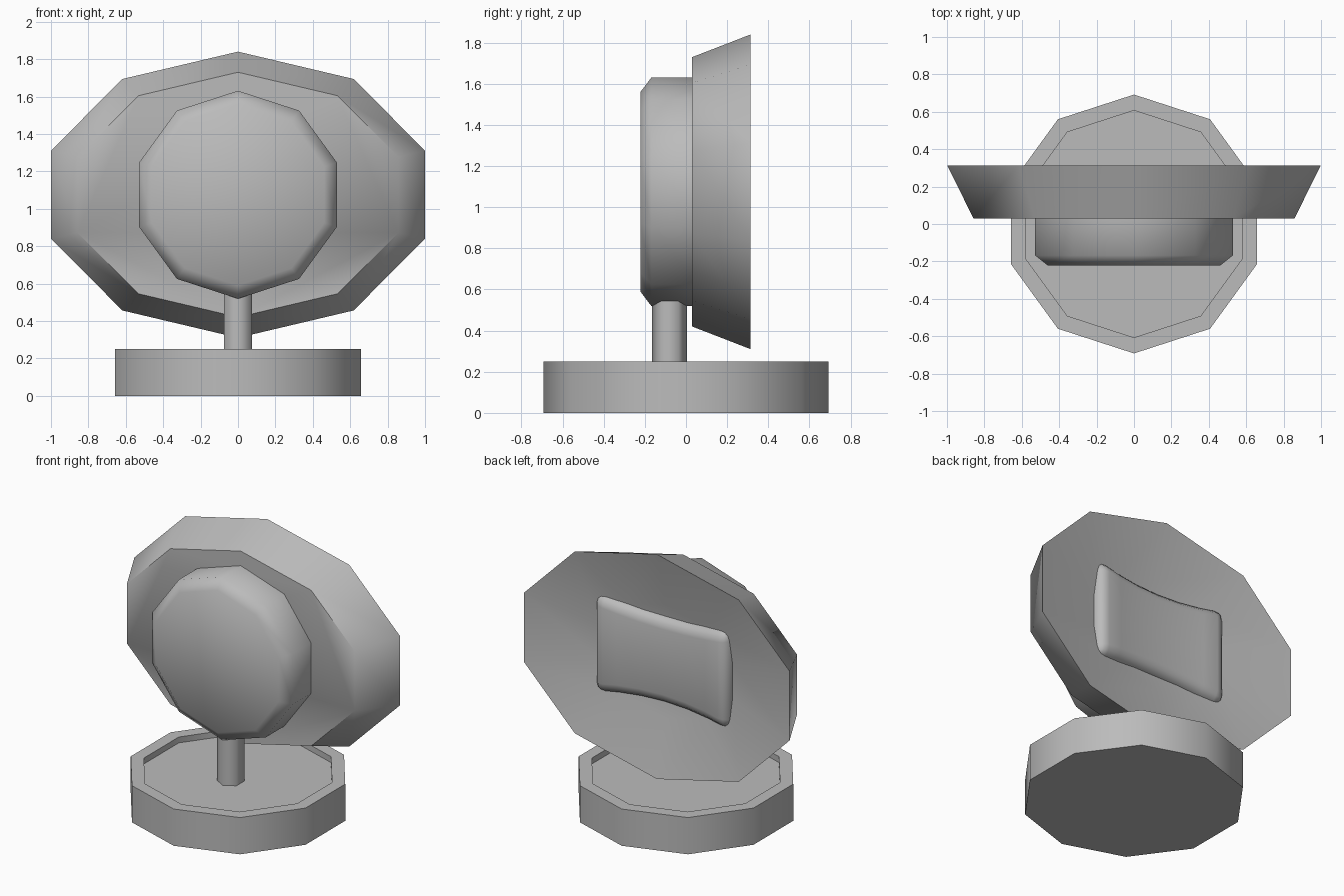
import bpy, bmesh, math

if "Cube" in bpy.data.objects:
    bpy.data.objects.remove(bpy.data.objects["Cube"])

grey = bpy.data.materials.new("plain_grey")
grey.diffuse_color = (0.5, 0.5, 0.5, 1)
grey.use_nodes = True
grey.node_tree.nodes["Principled BSDF"].inputs["Base Color"].default_value = grey.diffuse_color

HEAD_Z = 1.075  # height of the head and dish axis


def finish(name, bm, angle=65):
    """Turn a bmesh into a smooth-shaded object with sharp corners kept."""
    bmesh.ops.remove_doubles(bm, verts=bm.verts[:], dist=1e-5)
    bmesh.ops.recalc_face_normals(bm, faces=bm.faces[:])
    me = bpy.data.meshes.new(name)
    bm.to_mesh(me)
    bm.free()
    ob = bpy.data.objects.new(name, me)
    bpy.context.collection.objects.link(ob)
    me.materials.append(grey)
    bpy.ops.object.select_all(action='DESELECT')
    ob.select_set(True)
    bpy.context.view_layer.objects.active = ob
    bpy.ops.object.shade_smooth_by_angle(angle=math.radians(angle))
    return ob


def loft(name, axis, sections, sides=10, centre=(0, 0, 0), point_end=None):
    """Skin elliptical rings (offset, radius_u, radius_v) along the y or z axis."""
    bm = bmesh.new()
    cx, cy, cz = centre

    def place(u, v, t):
        p = (u, v, t) if axis == 'z' else (u, t, v)
        return bm.verts.new((p[0] + cx, p[1] + cy, p[2] + cz))

    rings = []
    for t, ru, rv in sections:
        angles = [2 * math.pi * i / sides for i in range(sides)]
        rings.append([place(ru * math.sin(a), rv * math.cos(a), t) for a in angles])
    for a, b in zip(rings, rings[1:]):
        for i in range(sides):
            j = (i + 1) % sides
            bm.faces.new((a[i], a[j], b[j], b[i]))
    bm.faces.new(rings[0])
    if point_end is None:
        bm.faces.new(rings[-1])
    else:
        tip = place(0, 0, point_end)
        for i in range(sides):
            bm.faces.new((rings[-1][i], rings[-1][(i + 1) % sides], tip))
    return finish(name, bm)


# Ten-sided base with a shallow recessed top
loft("base", 'z', [(0, .692, .692), (.25, .692, .692),
                   (.25, .607, .607), (.21, .607, .607)])

# Six-sided post
loft("post", 'z', [(.19, .085, .085), (.60, .085, .085)], sides=6,
     centre=(0, -.08, 0))

# Round head with a chamfered front edge
loft("head", 'y', [(-.222, .485, .485), (-.168, .556, .556), (.06, .556, .556)],
     centre=(0, 0, HEAD_Z))

# Wide flared dish, hollowed at the back
loft("dish", 'y', [(.03, .902, .655), (.314, 1.051, .765), (.22, .53, .385)],
     centre=(0, 0, HEAD_Z), point_end=.16)

# Rounded back panel, pinched toward its middle
bm = bmesh.new()
bmesh.ops.create_cube(bm, size=1)
for x in (-.33, -.17, 0, .17, .33):
    bmesh.ops.bisect_plane(bm, geom=bm.verts[:] + bm.edges[:] + bm.faces[:],
                           plane_co=(x, 0, 0), plane_no=(1, 0, 0))
for v in bm.verts:
    f = 1 - (v.co.x / .5) ** 2
    outer = v.co.y > 0
    v.co.x *= 1.01
    v.co.y = .29 - .03 * f if outer else .08
    v.co.z = v.co.z * .68 * (1 - .14 * f) + HEAD_Z + .012
panel = finish("back_panel", bm, 40)
bev = panel.modifiers.new("rounding", 'BEVEL')
bev.limit_method = 'ANGLE'
bev.angle_limit = math.radians(45)
bev.width = .07
bev.segments = 3
for p in panel.data.polygons:
    p.use_smooth = True
for e in panel.data.edges:
    e.use_edge_sharp = False
